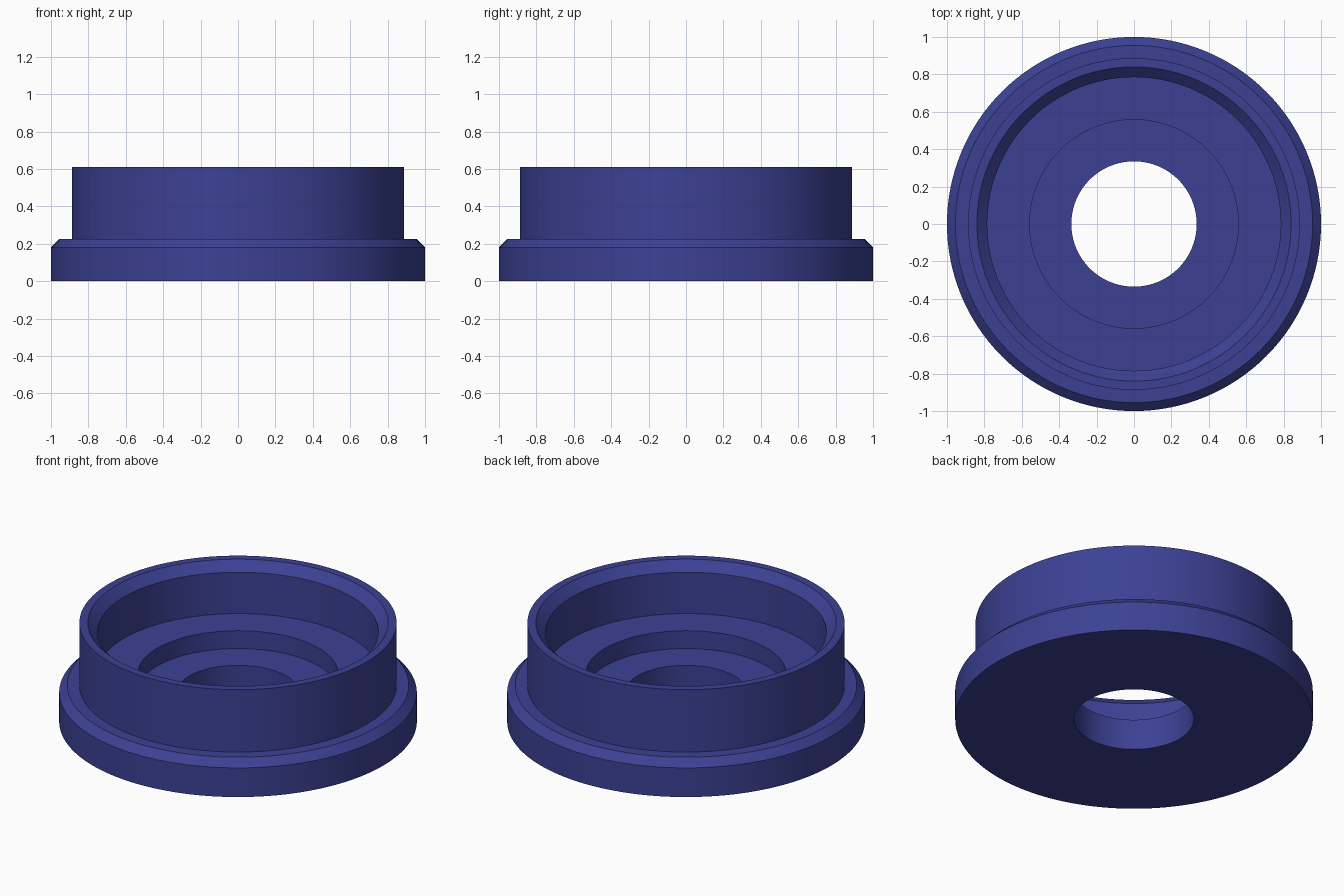
import bpy, bmesh, math

if "Cube" in bpy.data.objects:
    bpy.data.objects.remove(bpy.data.objects["Cube"])

SEGMENTS = 128

# Closed radius/height section of the stepped ring
PROFILE = [
    (0.335, 0.0), (1.0, 0.0), (1.0, 0.18), (0.955, 0.225),    # flange with chamfer
    (0.887, 0.225), (0.887, 0.61),                            # collar outside
    (0.84, 0.61), (0.785, 0.555),                             # rim and inner chamfer
    (0.785, 0.30), (0.558, 0.30), (0.558, 0.19), (0.335, 0.19),  # stepped bore
]


def lathe(name, profile, material):
    """Revolve a closed section around the z axis."""
    bm = bmesh.new()
    rings = []
    for i in range(SEGMENTS):
        a = 2 * math.pi * i / SEGMENTS
        rings.append([bm.verts.new((r * math.cos(a), r * math.sin(a), z))
                      for r, z in profile])
    n = len(profile)
    for i in range(SEGMENTS):
        here, there = rings[i], rings[(i + 1) % SEGMENTS]
        for j in range(n):
            k = (j + 1) % n
            bm.faces.new((here[j], there[j], there[k], here[k]))
    bmesh.ops.recalc_face_normals(bm, faces=bm.faces)
    mesh = bpy.data.meshes.new(name)
    bm.to_mesh(mesh)
    bm.free()
    mesh.materials.append(material)
    obj = bpy.data.objects.new(name, mesh)
    bpy.context.collection.objects.link(obj)
    bpy.context.view_layer.objects.active = obj
    obj.select_set(True)
    bpy.ops.object.shade_smooth_by_angle(angle=math.radians(30))
    return obj


blue = bpy.data.materials.new("indigo blue")
blue.diffuse_color = (0.045, 0.053, 0.296, 1.0)
blue.use_nodes = True
blue.node_tree.nodes["Principled BSDF"].inputs["Base Color"].default_value = blue.diffuse_color

lathe("flanged_collar", PROFILE, blue)
